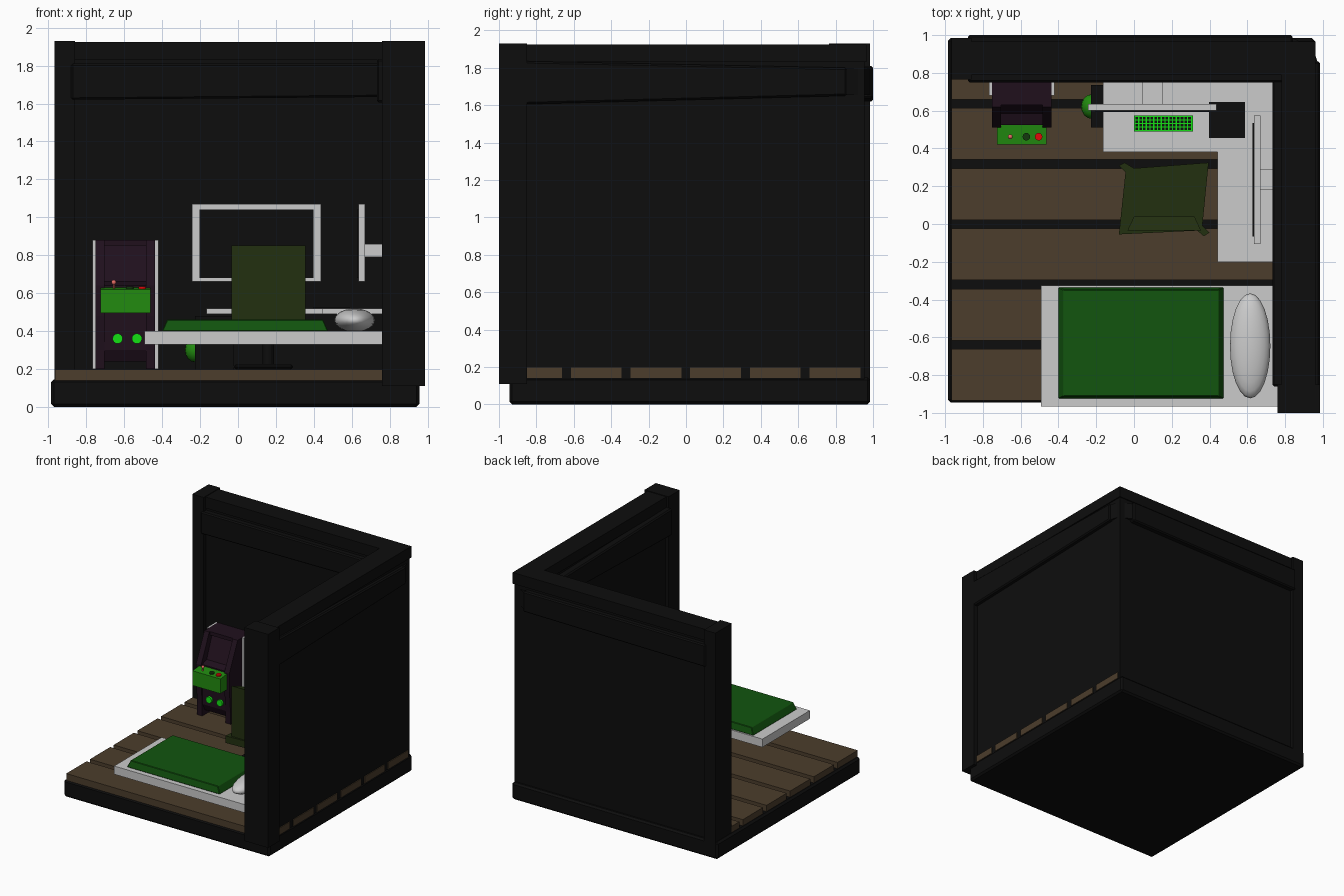
import bpy, bmesh, math
from mathutils import Vector

if "Cube" in bpy.data.objects:
    bpy.data.objects.remove(bpy.data.objects["Cube"])


def mat(name, r, g, b):
    m = bpy.data.materials.new(name)
    m.diffuse_color = (r, g, b, 1)
    m.use_nodes = True
    m.node_tree.nodes["Principled BSDF"].inputs["Base Color"].default_value = m.diffuse_color
    return m


BLACK = mat("black", .004, .004, .004)
WOOD = mat("wood", .072, .047, .025)
GREEN = mat("blanket_green", .006, .090, .0045)
PANEL = mat("panel_green", .016, .26, .005)
BRIGHT = mat("bright_green", .007, .75, .007)
OLIVE = mat("olive", .016, .029, .005)
PURPLE = mat("purple", .014, .005, .012)
RED = mat("red", .75, .003, .003)
DARKGREEN = mat("dark_green", .006, .04, .004)
PINK = mat("pink", .8, .15, .13)


def finish(name, bm, m=None, bevel=0):
    bmesh.ops.recalc_face_normals(bm, faces=bm.faces)
    me = bpy.data.meshes.new(name)
    bm.to_mesh(me)
    bm.free()
    ob = bpy.data.objects.new(name, me)
    bpy.context.collection.objects.link(ob)
    if m:
        me.materials.append(m)
    if bevel:
        b = ob.modifiers.new("bevel", 'BEVEL')
        b.width, b.segments = bevel, 1
    return ob


def add_box(bm, x, y, z):
    v = bmesh.ops.create_cube(bm, size=1)['verts']
    for p in v:
        p.co = Vector([(a[0] + a[1]) / 2 + c * (a[1] - a[0]) for a, c in zip((x, y, z), p.co)])
    return v


def box(name, x, y, z, m=None, bevel=0):
    bm = bmesh.new()
    add_box(bm, x, y, z)
    return finish(name, bm, m, bevel)


def prism(name, pts, axis, lo, hi, m=None, bevel=0):
    """Extrude a 2D outline along an axis (other axes keep x,y,z order)."""
    bm = bmesh.new()
    vs = []
    for p in pts:
        co = list(p)
        co.insert(axis, lo)
        vs.append(bm.verts.new(co))
    f = bm.faces.new(vs)
    d = Vector((0, 0, 0))
    d[axis] = hi - lo
    r = bmesh.ops.extrude_face_region(bm, geom=[f])
    bmesh.ops.translate(bm, vec=d, verts=[g for g in r['geom'] if isinstance(g, bmesh.types.BMVert)])
    return finish(name, bm, m, bevel)


def ball(name, c, s, m=None, seg=24):
    bm = bmesh.new()
    bmesh.ops.create_uvsphere(bm, u_segments=seg, v_segments=seg // 2, radius=1)
    for v in bm.verts:
        v.co = Vector([c[i] + v.co[i] * s[i] for i in range(3)])
    for f in bm.faces:
        f.smooth = True
    return finish(name, bm, m)


def cyl(name, c, r, h, axis='Z', m=None, seg=16):
    bm = bmesh.new()
    bmesh.ops.create_cone(bm, cap_ends=True, segments=seg, radius1=r, radius2=r, depth=h)
    ob = finish(name, bm, m)
    ob.location = c
    if axis == 'Y':
        ob.rotation_euler.x = math.pi / 2
    return ob


# Floor base and planks (planks poke slightly through the right wall)
box("floor_base", (-.985, .957), (-.945, .985), (0, .145), BLACK, .015)
for i in range(6):
    y = -.935 + i * .319
    box(f"floor_plank_{i}", (-.965, .957), (y, min(y + .272, .94)), (.14, .198), WOOD)

# Walls meeting in a plain corner, top trims and end posts
box("back_wall", (-.95, .95), (.80, .955), (.11, 1.92), BLACK)
box("right_wall", (.79, .95), (-.95, .955), (.11, 1.92), BLACK)
box("back_trim", (-.95, .955), (.79, .965), (1.83, 1.925), BLACK)
box("right_trim", (.78, .96), (-.95, .965), (1.83, 1.925), BLACK)
box("front_post", (.76, .985), (-1, -.85), (.11, 1.93), BLACK)
box("left_post", (-.967, -.86), (.765, .985), (.11, 1.93), BLACK)

# Slightly tapering rails near the top of the walls, with slanted ends
prism("right_rail", [(-.86, 1.605), (-.86, 1.835), (.86, 1.80), (.86, 1.65)], 0, .732, .985, BLACK, .01)
prism("back_rail", [(-.88, 1.62), (-.88, 1.81), (.84, 1.81), (.84, 1.635)], 1, .75, 1.0, BLACK, .01)
prism("right_rail_end", [(.94, .85), (.975, .85), (.95, .92)], 2, 1.655, 1.795, BLACK)
prism("back_rail_end", [(.83, .94), (.83, .99), (.90, .955)], 2, 1.655, 1.795, BLACK)

# Bed: platform, tapered mattress, pillow
box("bed_platform", (-.493, .80), (-.965, -.325), (.33, .40))
bm = bmesh.new()
for v in add_box(bm, (-.40, .475), (-.925, -.335), (.40, .46)):
    if v.co.z > .45:
        v.co.x = .0375 + (v.co.x - .0375) * .94
        v.co.y = -.63 + (v.co.y + .63) * .96
finish("mattress", bm, GREEN, .004)
ball("pillow", (.615, -.645, .457), (.107, .278, .062))

# L-shaped desk fixed to both walls
prism("desk_top", [(-.165, .38), (.443, .38), (.443, -.2), (.80, -.2), (.80, .81), (-.165, .81)], 2, .49, .52)


# Monitor with open frame, screen and wall mount (local: faces -y)
def monitor(name, loc, rot, mount):
    bm = bmesh.new()
    add_box(bm, (-.34, .34), (-.018, .018), (.38, .41))
    add_box(bm, (-.34, .34), (-.018, .018), (0, .02))
    add_box(bm, (-.34, -.30), (-.018, .018), (.02, .38))
    add_box(bm, (.30, .34), (-.018, .018), (.02, .38))
    add_box(bm, (-.30, .30), (.0, .018), (.02, .38))
    add_box(bm, (-.055, .055), (.018, mount), (.13, .20))
    parts = [finish(name + "_frame", bm),
             box(name + "_screen", (-.30, .30), (-.025, 0), (.02, .38), BLACK)]
    for p in parts:
        p.location = loc
        p.rotation_euler.z = rot


monitor("back_monitor", (.097, .618, .66), 0, .185)
monitor("side_monitor", (.653, .235, .66), -math.pi / 2, .14)

# Keyboard with key grid, mouse pad
box("keyboard", (0, .312), (.49, .575), (.52, .533), BRIGHT)
bm = bmesh.new()
for i in range(15):
    for j in range(4):
        x, y = .008 + i * .0199, .498 + j * .0185
        add_box(bm, (x, x + .014), (y, y + .013), (.532, .54))
finish("keys", bm, BLACK)
box("mouse_pad", (.397, .587), (.455, .645), (.52, .526), BLACK)

# Computer case under the desk with a round green fan bulge
box("computer_case", (-.228, -.02), (.51, .735), (.198, .48), BLACK)
ball("case_fan", (-.225, .622, .30), (.055, .065, .065), PANEL, 16)

# Chair: skewed cushion with pulled corners, backrest, black stand
seat = [(-.08, -.055), (.335, -.035), (.37, -.065), (.40, -.045), (.362, -.01),
        (.395, .325), (0, .295), (-.05, .325), (-.08, .31), (-.045, .275)]
prism("chair_seat", seat, 2, .36, .42, OLIVE)
bm = bmesh.new()
for v in add_box(bm, (-.035, .355), (-.035, .04), (.40, .85)):
    if v.co.y > 0:  # inset the face towards the seat
        v.co.x = .16 + (v.co.x - .16) * .82
        v.co.z -= .02 if v.co.z > .6 else 0
finish("chair_back", bm, OLIVE)
cyl("chair_column", (.16, .135, .29), .03, .15, 'Z', BLACK, 12)
box("chair_foot", (-.02, .29), (0, .27), (.198, .225), BLACK, .01)

# Arcade cabinet: side panels, recessed body, grey back strips
side = [(.525, .20), (.525, .30), (.51, .48), (.51, .64), (.62, .88), (.80, .88), (.80, .20)]
core = [(.56, .24), (.53, .30), (.525, .64), (.585, .66), (.66, .85), (.63, .85), (.63, .88), (.80, .88), (.80, .24)]
for n, a, b, g0, g1 in (("left", -.752, -.705, -.768, -.752), ("right", -.485, -.438, -.438, -.420)):
    prism(f"arcade_{n}_side", side, 0, a, b, PURPLE)
    box(f"arcade_{n}_grey_strip", (g0, g1), (.68, .80), (.20, .88))
prism("arcade_body", core, 0, -.706, -.484, PURPLE)

# Arcade controls
prism("control_panel", [(.422, .495), (.422, .62), (.53, .63), (.53, .495)], 0, -.725, -.462, PANEL)
cyl("joystick_stick", (-.655, .462, .635), .005, .04, 'Z', PINK, 8)
ball("joystick_knob", (-.655, .462, .657), (.013, .013, .013), PINK, 12)
cyl("green_button", (-.57, .462, .625), .02, .02, 'Z', DARKGREEN)
cyl("red_button", (-.505, .462, .625), .02, .02, 'Z', RED)
for i, x in enumerate((-.635, -.533)):
    cyl(f"coin_button_{i}", (x, .525, .36), .027, .03, 'Y', BRIGHT)
